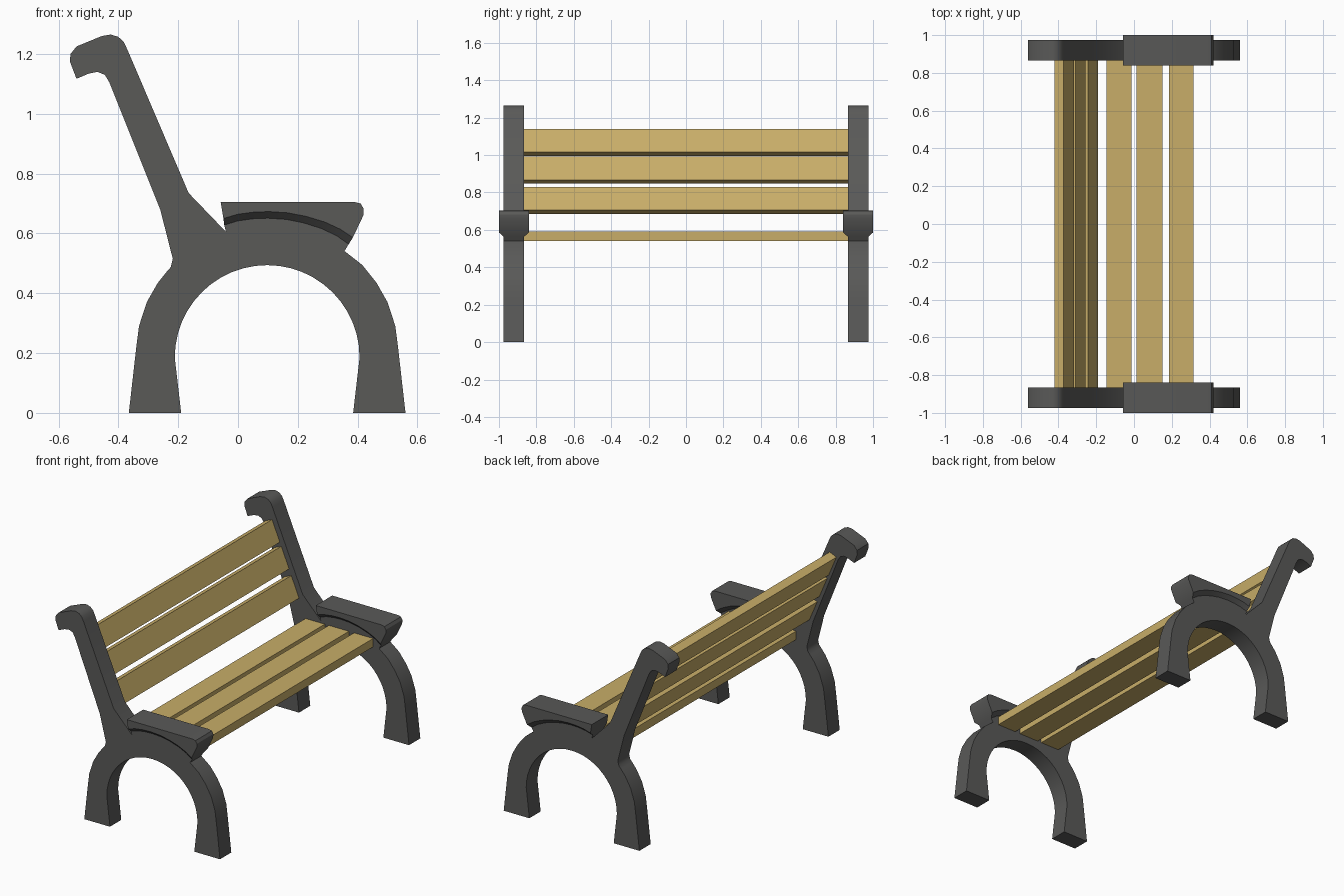
import bpy, bmesh
from math import sin, cos, pi, radians

if "Cube" in bpy.data.objects:
    bpy.data.objects.remove(bpy.data.objects["Cube"])

MID = 0.92      # |y| centre of each end frame
AX = 0.0975     # x centre of the leg arch


def material(name, rgb):
    m = bpy.data.materials.new(name)
    m.diffuse_color = (*rgb, 1)
    m.use_nodes = True
    m.node_tree.nodes["Principled BSDF"].inputs["Base Color"].default_value = m.diffuse_color
    return m


iron = material("dark_iron", (0.1, 0.1, 0.097))
wood = material("wood", (0.58, 0.42, 0.14))


def finish(name, bm, mat, mirror=False):
    bmesh.ops.recalc_face_normals(bm, faces=bm.faces)
    me = bpy.data.meshes.new(name)
    bm.to_mesh(me)
    bm.free()
    me.materials.append(mat)
    me.shade_smooth()
    me.set_sharp_from_angle(angle=radians(30))
    ob = bpy.data.objects.new(name, me)
    bpy.context.collection.objects.link(ob)
    if mirror:
        mod = ob.modifiers.new("mirror", 'MIRROR')
        mod.use_axis = (False, True, False)
    return ob


def ring(bm, pts, y):
    return [bm.verts.new((x, y, z)) for x, z in pts]


def strip(bm, a, b, closed=True):
    for i in range(len(a) if closed else len(a) - 1):
        j = (i + 1) % len(a)
        bm.faces.new((a[i], a[j], b[j], b[i]))


# Curved line where the armrest meets the frame, left to right
arc_low = [(-0.046, 0.628), (0.0, 0.642), (0.05, 0.649), (0.1, 0.651), (0.16, 0.647),
           (0.22, 0.635), (0.28, 0.616), (0.33, 0.592), (0.37, 0.564)]
arc_high = [(x * 1.04 - 0.001, z + 0.022) for x, z in arc_low]

# End frames: arched legs and scrolled back post in one profile
leg = [(0.535, 0.22), (0.526, 0.29), (0.5, 0.37), (0.463, 0.435), (0.415, 0.495)]
post = [(-0.225, 0.487), (-0.218, 0.515), (-0.26, 0.68), (-0.43, 1.105), (-0.445, 1.13),
        (-0.47, 1.14), (-0.5, 1.134), (-0.54, 1.117), (-0.562, 1.175), (-0.56, 1.2),
        (-0.54, 1.225), (-0.455, 1.26), (-0.425, 1.265), (-0.4, 1.257), (-0.382, 1.24),
        (-0.37, 1.215), (-0.165, 0.735), (-0.04, 0.605)]
inner = [(AX + 0.309 * cos(pi * i / 24), 0.185 + 0.309 * sin(pi * i / 24)) for i in range(25)]
profile = ([(-0.365, 0)] + [(2 * AX - x, z) for x, z in leg[:4]] + [(-0.24, 0.47)] + post
           + arc_low + [(0.356, 0.541)] + leg[::-1] + [(0.56, 0), (0.385, 0)]
           + inner + [(-0.19, 0)])
bm = bmesh.new()
a, b = ring(bm, profile, MID - 0.055), ring(bm, profile, MID + 0.055)
strip(bm, a, b)
bm.faces.new(a)
bm.faces.new(b)
finish("end_frames", bm, iron, True)

# Armrests: wide block whose curved underside tapers to the frame width
top = [(0.419, 0.66), (0.42, 0.683), (0.41, 0.7), (0.39, 0.705), (-0.058, 0.705)]
bm = bmesh.new()
n = len(arc_high)
a, b = [ring(bm, arc_high + top, MID + s * 0.08) for s in (-1, 1)]
la, lb = [ring(bm, arc_low, MID + s * 0.055) for s in (-1, 1)]
bm.faces.new(a)
bm.faces.new(b)
strip(bm, a[n - 1:] + a[:1], b[n - 1:] + b[:1], False)
strip(bm, a[:n], la, False)
strip(bm, b[:n], lb, False)
strip(bm, la, lb, False)
for i in (0, n - 1):
    bm.faces.new((a[i], b[i], lb[i], la[i]))
finish("armrests", bm, iron, True)


# Wooden slats spanning the two frames
def slat(name, x, z, width, depth, tilt=0):
    bm = bmesh.new()
    bmesh.ops.create_cube(bm, size=1)
    bmesh.ops.scale(bm, vec=(width, 1.73, depth), verts=bm.verts)
    ob = finish(name, bm, wood)
    ob.location = (x, 0, z)
    ob.rotation_euler[1] = tilt


for i, (x0, x1) in enumerate([(-0.145, -0.014), (0.013, 0.15), (0.185, 0.315)]):
    slat(f"seat_slat_{i + 1}", (x0 + x1) / 2, 0.566, x1 - x0, 0.052)
for i, (x, z) in enumerate([(-0.37, 1.068), (-0.307, 0.92), (-0.239, 0.758)]):
    slat(f"back_slat_{i + 1}", x, z, 0.05, 0.136, radians(-23))
